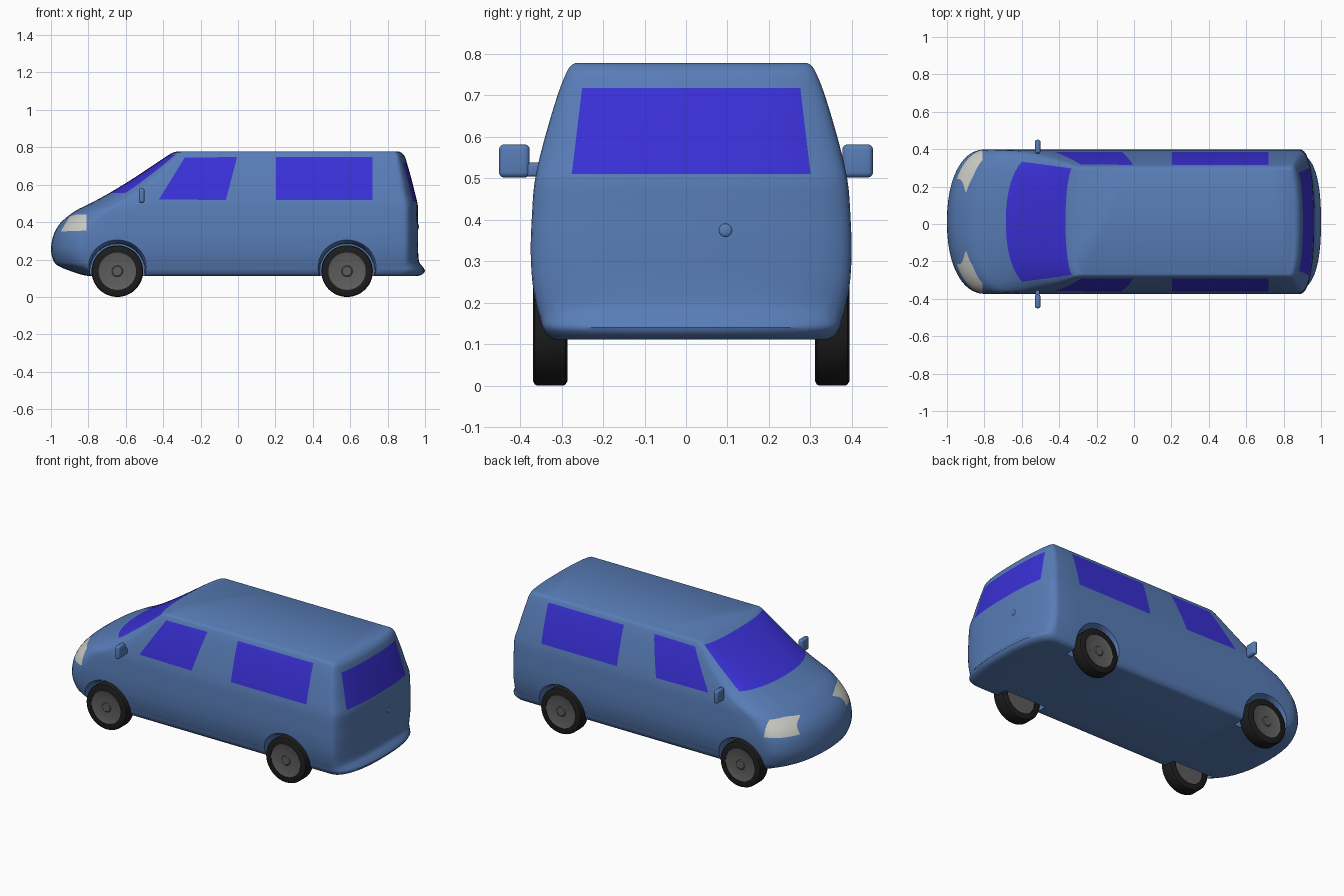
import bpy, bmesh, math
from mathutils import Vector, Matrix

if "Cube" in bpy.data.objects:
    bpy.data.objects.remove(bpy.data.objects["Cube"])

C = 0.0125            # y centre line of body
WZ = 0.138            # wheel centre height


def material(name, rgb):
    m = bpy.data.materials.new(name)
    m.diffuse_color = (*rgb, 1)
    m.use_nodes = True
    m.node_tree.nodes["Principled BSDF"].inputs["Base Color"].default_value = m.diffuse_color
    return m


PAINT = material("blue paint", (0.098, 0.205, 0.475))
GLASS = material("violet glass", (0.042, 0.03, 0.68))
LAMP = material("pale lamp", (0.62, 0.62, 0.58))
TYRE = material("black rubber", (0.012, 0.012, 0.012))
HUB = material("grey metal", (0.11, 0.11, 0.11))


def finish(bm, name, mats, angle=35):
    bmesh.ops.recalc_face_normals(bm, faces=bm.faces)
    me = bpy.data.meshes.new(name)
    bm.to_mesh(me)
    bm.free()
    ob = bpy.data.objects.new(name, me)
    bpy.context.collection.objects.link(ob)
    for m in mats:
        me.materials.append(m)
    smooth(ob, angle)
    return ob


def smooth(ob, angle):
    bpy.ops.object.select_all(action='DESELECT')
    ob.select_set(True)
    bpy.context.view_layer.objects.active = ob
    bpy.ops.object.shade_smooth_by_angle(angle=math.radians(angle))


def lathe(name, profile, side, x, mat, closed=False, steps=48):
    """Spin (radius, outward offset) points around a wheel axle."""
    bm = bmesh.new()
    pts = profile + profile[:1] if closed else profile
    vs = [bm.verts.new((x + r, C + side * u, WZ)) for r, u in pts]
    es = [bm.edges.new(p) for p in zip(vs, vs[1:])]
    bmesh.ops.spin(bm, geom=vs + es, cent=(x, C, WZ), axis=(0, 1, 0),
                   angle=2 * math.pi, steps=steps, use_duplicate=False)
    bmesh.ops.remove_doubles(bm, verts=bm.verts, dist=1e-5)
    return finish(bm, name, [mat])


# Body layers: height, front x, front rounding, rear x, rear rounding, half width
LAYERS = [
    (.112, -.80, .12, .96, .10, .33), (.120, -.84, .14, .985, .12, .345),
    (.140, -.90, .17, 1.0, .12, .358), (.165, -.96, .19, .985, .11, .365),
    (.19, -.985, .2, .968, .09, .372), (.25, -1.0, .2, .963, .08, .383),
    (.32, -.99, .2, .963, .08, .387), (.37, -.968, .2, .963, .08, .386),
    (.41, -.935, .2, .962, .08, .384), (.46, -.87, .19, .962, .08, .381),
    (.50, -.79, .19, .96, .08, .376), (.56, -.68, .18, .945, .08, .363),
    (.64, -.55, .13, .925, .07, .341), (.71, -.445, .09, .905, .06, .319),
    (.75, -.385, .06, .892, .05, .303), (.77, -.352, .045, .875, .04, .292),
    (.778, -.325, .04, .858, .03, .28)]


def smooth_layers(rows, sub=3):
    out = []
    for i in range(len(rows) - 1):
        p = [rows[min(max(i + k, 0), len(rows) - 1)] for k in (-1, 0, 1, 2)]
        for s in range(sub):
            t = s / sub
            out.append([.5 * (2 * b + (c - a) * t + (2 * a - 5 * b + 4 * c - d) * t * t
                              + (3 * b - a - 3 * c + d) * t ** 3) for a, b, c, d in zip(*p)])
    return out + [rows[-1]]


def outline(z, xf, lf, xr, lr, w, n=24, mid=12):
    def arc(x0, length, p, sign):
        pts = []
        for i in range(n + 1):
            a = math.pi * (i / n - .5)
            s, c = math.sin(a), max(math.cos(a), 0)
            pts.append((x0 + length * (1 - c ** (2 / p)),
                        sign * math.copysign(abs(s) ** (2 / p) * w, s), z))
        return pts
    front, rear = arc(xf, lf, 2.2, 1), arc(xr, -lr, 2.4, -1)

    def between(a, b):
        return [tuple(Vector(a).lerp(Vector(b), k / mid)) for k in range(1, mid)]
    return front + between(front[-1], rear[0]) + rear + between(rear[-1], front[0])


# Body shell
bm = bmesh.new()
rings = [[bm.verts.new(p) for p in outline(*row)] for row in smooth_layers(LAYERS)]
for a, b in zip(rings, rings[1:]):
    for i in range(len(a)):
        j = (i + 1) % len(a)
        bm.faces.new((a[i], a[j], b[j], b[i]))
bm.faces.new(rings[0])
bm.faces.new(rings[-1])

# Painted areas: axis, outline (axis, z), face test, material slot
AREAS = [
    (0, [(-.422, .522), (-.285, .745), (-.005, .748), (-.065, .518)],
     lambda c: abs(c.y) > .2, 1),                                   # front side windows
    (0, [(.203, .519), (.203, .748), (.72, .748), (.72, .519)],
     lambda c: abs(c.y) > .2, 1),                                   # rear side windows
    (0, [(-.948, .35), (-.90, .43), (-.86, .442), (-.81, .442), (-.81, .355)],
     lambda c: abs(c.y) > .15, 2),                                  # headlamps
    (1, [(-.32, .557), (.32, .557), (.284, .762), (-.284, .762)],
     lambda c: c.x < -.3, 1),                                       # windscreen
    (1, [(-.288, .51), (.288, .51), (.263, .718), (-.263, .718)],
     lambda c: c.x > .82, 1)]                                       # rear window


def crosses(poly, p, q):
    return [(b[0] - a[0]) * (q - a[1]) - (b[1] - a[1]) * (p - a[0])
            for a, b in zip(poly, poly[1:] + poly[:1])]


for axis, poly, test, slot in AREAS:
    for a, b in zip(poly, poly[1:] + poly[:1]):
        co, no = Vector((0, 0, a[1])), Vector((0, 0, b[0] - a[0]))
        co[axis], no[axis] = a[0], a[1] - b[1]
        near = [f for f in bm.faces if test(f.calc_center_median())]
        geom = near + list({e for f in near for e in f.edges}) + list({v for f in near for v in f.verts})
        bmesh.ops.bisect_plane(bm, geom=geom, plane_co=co, plane_no=no.normalized(), dist=1e-5)
for axis, poly, test, slot in AREAS:
    for f in bm.faces:
        c = f.calc_center_median()
        k = crosses(poly, c[axis], c.z)
        if test(c) and (min(k) > 0 or max(k) < 0):
            f.material_index = slot
bmesh.ops.translate(bm, verts=bm.verts, vec=(0, C, 0))
body = finish(bm, "van_body", [PAINT, GLASS, LAMP])

# Wheels and flared wheel arches
tyre = [(.1, .298), (.126, .298), (.135, .303), (.138, .31), (.138, .37),
        (.135, .377), (.126, .382), (.1, .382)]
hub = [(0, .306), (.101, .306), (.101, .379), (.092, .375), (.03, .375), (.025, .379), (0, .379)]
arch = [(0, .265), (.146, .265), (.15, .35), (.182, .42), (0, .42)]
for end, x in (("front", -.645), ("rear", .583)):
    for label, s in (("right", -1), ("left", 1)):
        cutter = lathe("arch_cutter", arch, s, x, PAINT)
        cutter.hide_render = True
        mod = body.modifiers.new("arch", 'BOOLEAN')
        mod.operation, mod.solver, mod.object = 'DIFFERENCE', 'EXACT', cutter
        bpy.context.view_layer.objects.active = body
        bpy.ops.object.modifier_apply(modifier=mod.name)
        bpy.data.objects.remove(cutter)
        lathe(f"{end}_{label}_tyre", tyre, s, x, TYRE, closed=True)
        lathe(f"{end}_{label}_hub", hub, s, x, HUB)
smooth(body, 35)


def rounded_box(name, loc, size, bevel):
    bm = bmesh.new()
    bmesh.ops.create_cube(bm, size=1, matrix=Matrix.Translation(loc) @ Matrix.Diagonal((*size, 1)))
    bmesh.ops.bevel(bm, geom=bm.edges[:], offset=bevel, segments=4, profile=.5, affect='EDGES')
    return finish(bm, name, [PAINT], 60)


# Door mirrors
for label, s in (("right", -1), ("left", 1)):
    rounded_box(f"{label}_mirror", (-.515, s * .414, .542), (.03, .074, .08), .013)
    rounded_box(f"{label}_mirror_stem", (-.515, s * .372, .521), (.022, .05, .034), .008)

# Tailgate handle
bm = bmesh.new()
bmesh.ops.create_uvsphere(bm, u_segments=16, v_segments=8, radius=1,
                          matrix=Matrix.Translation((.962, .095, .375)) @ Matrix.Diagonal((.005, .016, .016, 1)))
finish(bm, "tailgate_handle", [PAINT])
